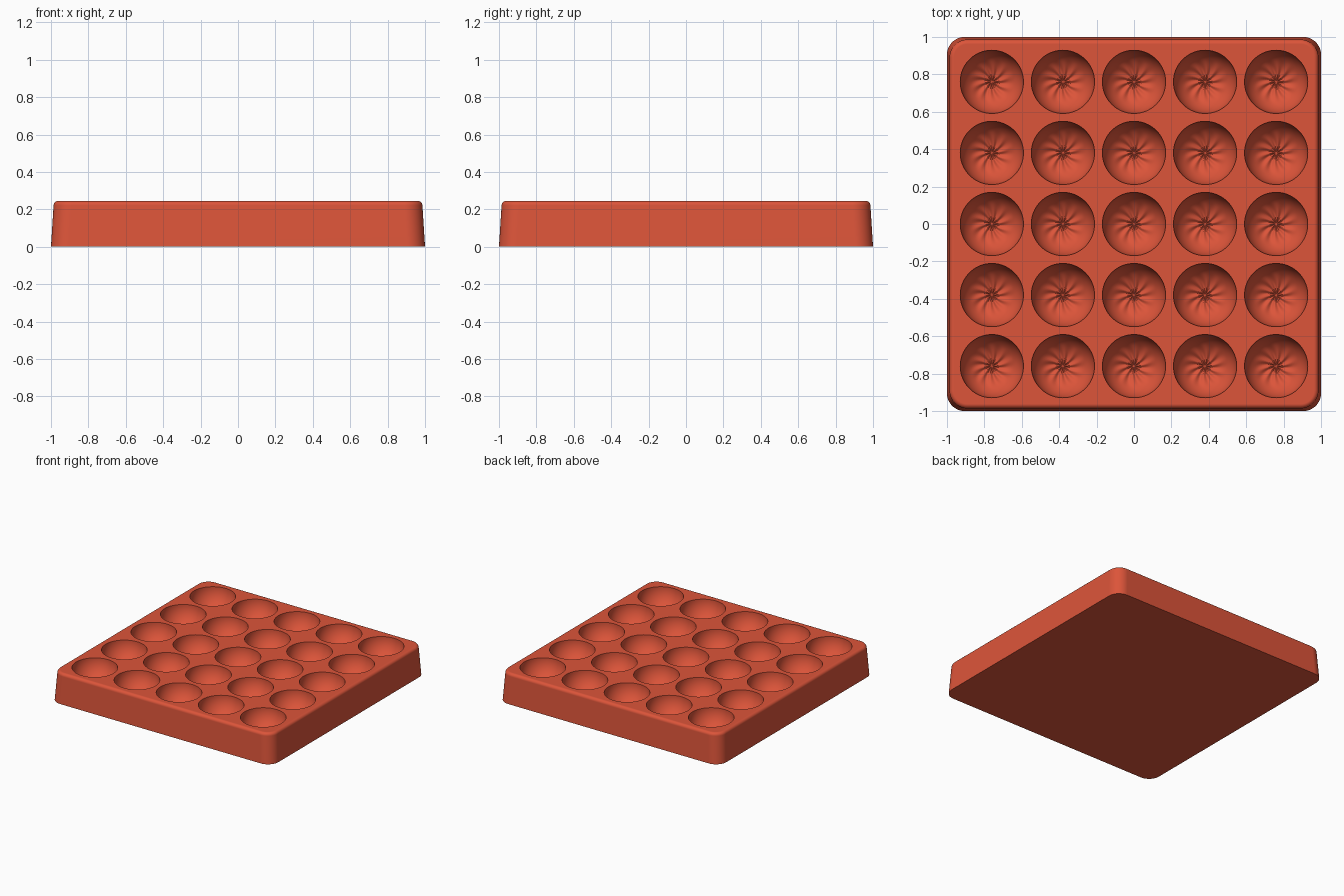
import bpy, bmesh, math

cube = bpy.data.objects.get("Cube")
if cube:
    bpy.data.objects.remove(cube, do_unlink=True)

TOP = 0.245        # tray height
BOWL_R = 0.169     # cavity radius
PITCH = 0.38       # cavity spacing
CORNER = 0.095     # plan corner radius
FILLET = 0.024     # rounded top rim

red = bpy.data.materials.new("terracotta_red")
red.use_nodes = True
red.diffuse_color = (0.72, 0.09, 0.042, 1)
red.node_tree.nodes["Principled BSDF"].inputs["Base Color"].default_value = red.diffuse_color


def bridge(bm, a, b):
    n = len(a)
    for i in range(n):
        bm.faces.new((a[i], a[(i + 1) % n], b[(i + 1) % n], b[i]))


def to_object(bm, name):
    bmesh.ops.recalc_face_normals(bm, faces=bm.faces)
    mesh = bpy.data.meshes.new(name)
    bm.to_mesh(mesh)
    bm.free()
    mesh.materials.append(red)
    obj = bpy.data.objects.new(name, mesh)
    bpy.context.collection.objects.link(obj)
    return obj


def rounded_square(bm, half, z, radius, steps=10):
    ring = []
    for q, (sx, sy) in enumerate(((1, 1), (-1, 1), (-1, -1), (1, -1))):
        for i in range(steps + 1):
            a = math.pi / 2 * (q + i / steps)
            ring.append(bm.verts.new((sx * (half - radius) + radius * math.cos(a),
                                      sy * (half - radius) + radius * math.sin(a), z)))
    return ring


# Tapered tray body with a rounded upper rim
bm = bmesh.new()
side = 0.986
rings = [rounded_square(bm, 1.0, 0, CORNER)]
for k in range(6):
    a = math.pi / 2 * k / 5
    inset = FILLET * (1 - math.cos(a))
    rings.append(rounded_square(bm, side - inset, TOP - FILLET + FILLET * math.sin(a),
                                CORNER - inset))
for a, b in zip(rings, rings[1:]):
    bridge(bm, a, b)
bm.faces.new(rings[0])
bm.faces.new(rings[-1])
tray = to_object(bm, "tray")


# Round cavity with a swirl of ten small petals in its floor
def add_bowl(bm, cx, cy, segments=80, steps=22, petals=10):
    centre_z = TOP - 0.002

    def ring(rho, z, relief):
        verts = []
        for i in range(segments):
            t = 2 * math.pi * i / segments
            wave = relief * math.cos(petals * (t - 0.5 * rho / BOWL_R))
            verts.append(bm.verts.new((cx + rho * math.cos(t), cy + rho * math.sin(t), z + wave)))
        return verts

    loops = [ring(BOWL_R, TOP + 0.05, 0)]
    for k in range(steps):
        phi = math.pi / 2 * k / steps
        rho = BOWL_R * math.cos(phi)
        u = rho / (0.72 * BOWL_R)
        relief = 0.006 * math.sin(math.pi * u) if u < 1 else 0
        loops.append(ring(rho, centre_z - BOWL_R * math.sin(phi), relief))
    for a, b in zip(loops, loops[1:]):
        bridge(bm, a, b)
    bm.faces.new(loops[0])
    pole = bm.verts.new((cx, cy, centre_z - BOWL_R))
    last = loops[-1]
    for i in range(segments):
        bm.faces.new((last[i], last[(i + 1) % segments], pole))


bm = bmesh.new()
for ix in range(-2, 3):
    for iy in range(-2, 3):
        add_bowl(bm, ix * PITCH, iy * PITCH)
cutter = to_object(bm, "cavity_cutter")
cutter.hide_render = True

# Cut the cavities, then shade smoothly
bpy.ops.object.select_all(action='DESELECT')
tray.select_set(True)
bpy.context.view_layer.objects.active = tray
cut = tray.modifiers.new("cavities", 'BOOLEAN')
cut.operation = 'DIFFERENCE'
cut.solver = 'EXACT'
cut.object = cutter
bpy.ops.object.modifier_apply(modifier=cut.name)
bpy.data.objects.remove(cutter, do_unlink=True)

bpy.ops.object.shade_smooth_by_angle(angle=math.radians(50))
weighted = tray.modifiers.new("even_shading", 'WEIGHTED_NORMAL')
weighted.keep_sharp = True
